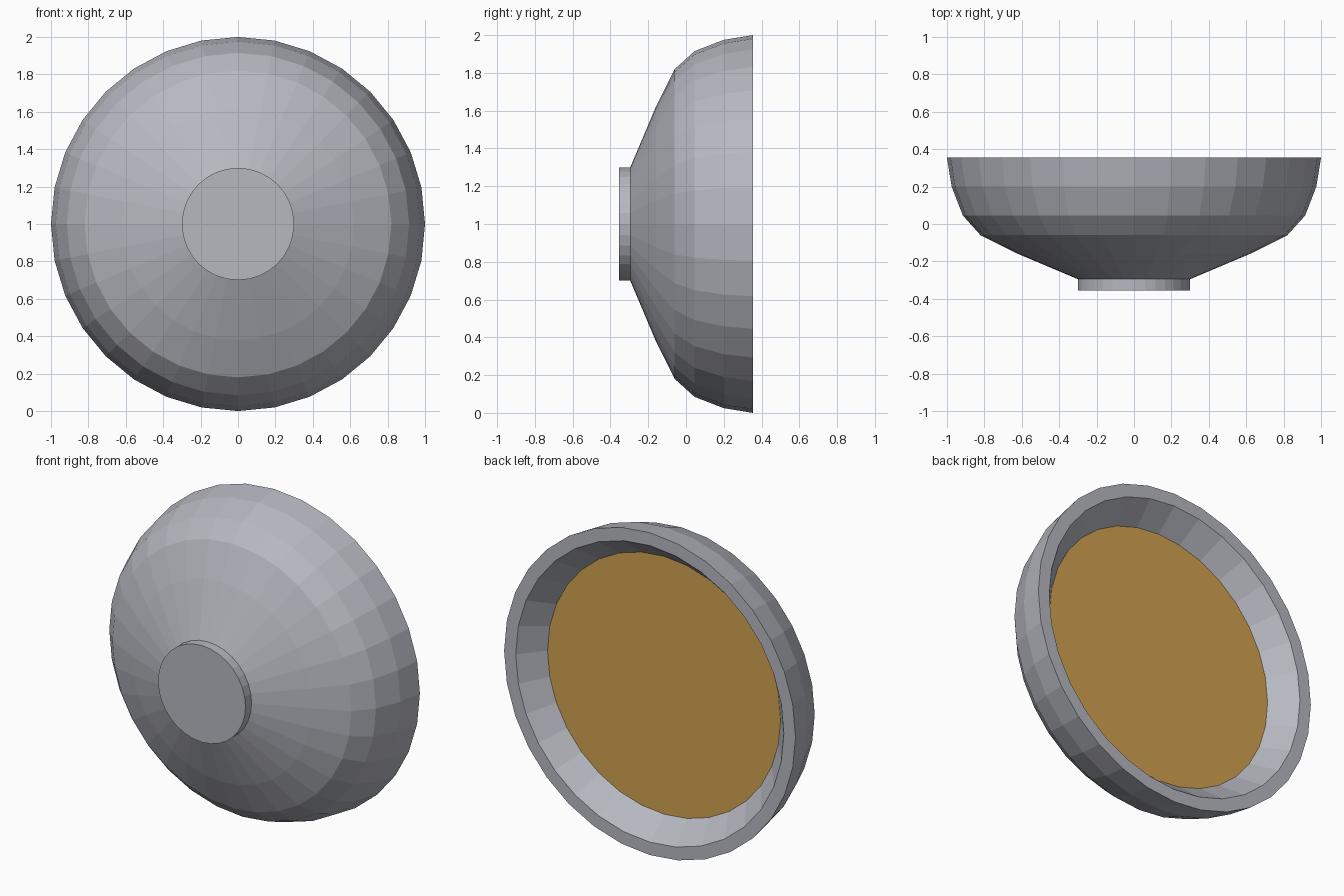
import bpy, bmesh
from math import sin, cos, tau

SIDES = 32
cube = bpy.data.objects.get("Cube")
if cube:
    bpy.data.objects.remove(cube, do_unlink=True)


def material(name, color):
    mat = bpy.data.materials.new(name)
    mat.use_nodes = True
    mat.diffuse_color = color
    bsdf = next(n for n in mat.node_tree.nodes if n.type == 'BSDF_PRINCIPLED')
    bsdf.inputs["Base Color"].default_value = color
    return mat


def lathe(name, profile, mat, cap_start=False, cap_end=False):
    """Turn (radius, y) points around the front-to-back axis."""
    bm = bmesh.new()
    rings = []
    for r, y in profile:
        rings.append([bm.verts.new((r * sin(tau * i / SIDES), y, 1 + r * cos(tau * i / SIDES)))
                      for i in range(SIDES)])
    for a, b in zip(rings, rings[1:]):
        for i in range(SIDES):
            j = (i + 1) % SIDES
            bm.faces.new((a[i], a[j], b[j], b[i]))
    if cap_start:
        bm.faces.new(rings[0][::-1])
    if cap_end:
        bm.faces.new(rings[-1])
    mesh = bpy.data.meshes.new(name)
    bm.to_mesh(mesh)
    bm.free()
    mesh.materials.append(mat)
    obj = bpy.data.objects.new(name, mesh)
    bpy.context.collection.objects.link(obj)
    return obj


metal = material("pale grey metal", (0.47, 0.48, 0.53, 1))
gold = material("golden brown", (0.64, 0.36, 0.08, 1))

# Foot, outer shell, flat rim and sloping inner wall
FLOOR = (0.80, 0.215)
lathe("bowl", [(0.30, -0.355), (0.30, -0.295), (0.62, -0.16), (0.82, -0.06),
               (0.915, 0.045), (0.975, 0.20), (1.0, 0.355), (0.92, 0.355), FLOOR],
      metal, cap_start=True)

# Flat filling inside the bowl
lathe("filling", [FLOOR], gold, cap_end=True)
